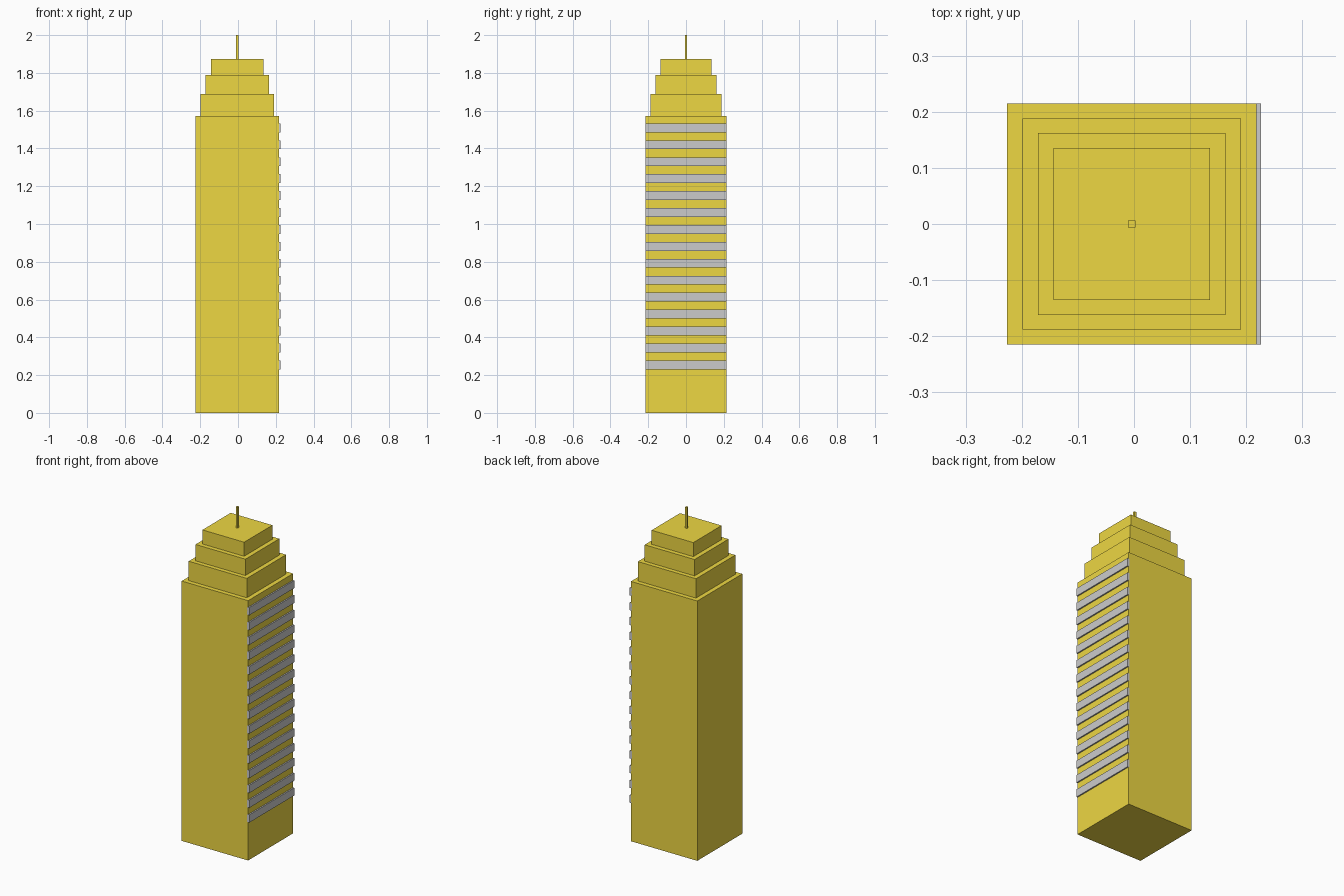
import bpy

if "Cube" in bpy.data.objects:
    bpy.data.objects.remove(bpy.data.objects["Cube"])

gold = bpy.data.materials.new("gold")
gold.diffuse_color = (0.85, 0.68, 0.055, 1)
gold.use_nodes = True
gold.node_tree.nodes["Principled BSDF"].inputs["Base Color"].default_value = gold.diffuse_color

CX = -0.004  # tower axis; the bands overhang on +x


def box(name, x0, x1, half_y, z0, z1, mat=None):
    bpy.ops.mesh.primitive_cube_add(
        size=1, location=((x0 + x1) / 2, 0, (z0 + z1) / 2))
    ob = bpy.context.object
    ob.name = name
    ob.scale = (x1 - x0, 2 * half_y, z1 - z0)
    bpy.ops.object.transform_apply(location=False, rotation=False, scale=True)
    if mat:
        ob.data.materials.append(mat)
    return ob


# Main shaft, stepped crown and spire: name, half x, half y, bottom, top
tiers = [
    ("tower_shaft", 0.222, 0.215, 0.0, 1.572),
    ("crown_lower", 0.1945, 0.188, 1.572, 1.689),
    ("crown_middle", 0.167, 0.162, 1.689, 1.788),
    ("crown_upper", 0.1395, 0.135, 1.788, 1.873),
    ("spire", 0.0065, 0.0065, 1.873, 2.0),
]
for name, hx, hy, z0, z1 in tiers:
    box(name, CX - hx, CX + hx, hy, z0, z1, gold)

# Window bands on the right side
for i in range(15):
    z = 0.231 + i * 0.0896
    box(f"window_band_{i + 1}", 0.212, 0.226, 0.215, z, z + 0.047)
